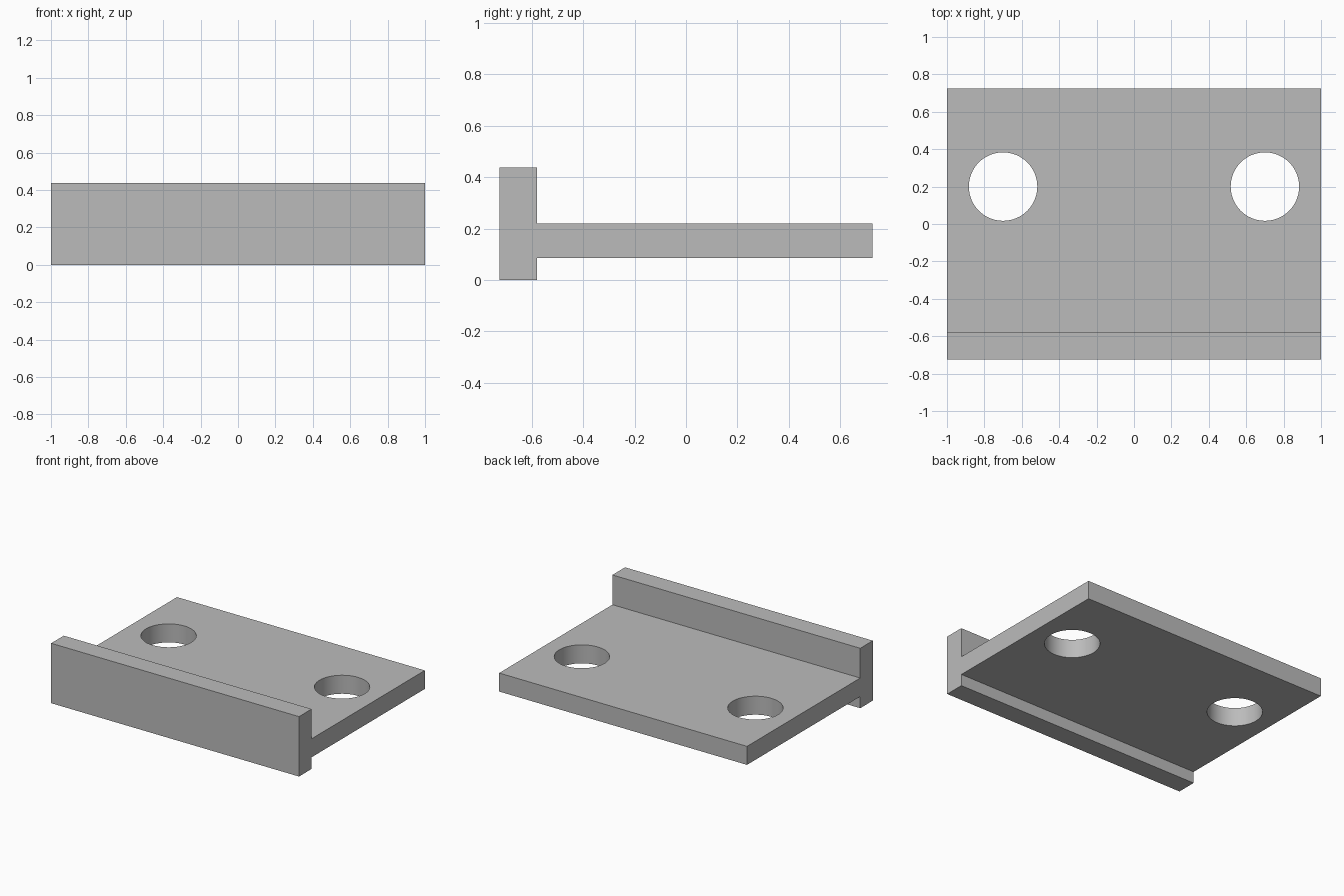
import bpy
import bmesh

if "Cube" in bpy.data.objects:
    bpy.data.objects.remove(bpy.data.objects["Cube"])

# Plain grey material
grey = bpy.data.materials.new("plain_grey")
grey.use_nodes = True
colour = (0.5, 0.5, 0.5, 1)
grey.diffuse_color = colour
grey.node_tree.nodes["Principled BSDF"].inputs["Base Color"].default_value = colour

# Side profile (y, z): plate meeting an upright front flange
FRONT, BACK, STEP = -0.725, 0.725, -0.58
LOW, HIGH, TOP = 0.085, 0.22, 0.437
profile = [(FRONT, 0), (STEP, 0), (STEP, LOW), (BACK, LOW),
           (BACK, HIGH), (STEP, HIGH), (STEP, TOP), (FRONT, TOP)]

bm = bmesh.new()
section = bm.faces.new([bm.verts.new((-1, y, z)) for y, z in profile])
sweep = bmesh.ops.extrude_face_region(bm, geom=[section])
end_verts = [v for v in sweep["geom"] if isinstance(v, bmesh.types.BMVert)]
bmesh.ops.translate(bm, verts=end_verts, vec=(2, 0, 0))
bmesh.ops.recalc_face_normals(bm, faces=bm.faces)
mesh = bpy.data.meshes.new("flanged_plate")
bm.to_mesh(mesh)
bm.free()
plate = bpy.data.objects.new("flanged_plate", mesh)
mesh.materials.append(grey)
bpy.context.collection.objects.link(plate)

# Pair of round through holes
cutters = []
for side, x in (("left", 0.7), ("right", -0.7)):
    bpy.ops.mesh.primitive_cylinder_add(vertices=64, radius=0.183, depth=1,
                                        location=(x, 0.2, 0.15))
    cutter = bpy.context.object
    cutter.name = side + "_hole_cutter"
    cutter.hide_render = True
    cutter.data.materials.append(grey)
    cutters.append(cutter)
    cut = plate.modifiers.new(side + "_hole", "BOOLEAN")
    cut.operation = "DIFFERENCE"
    cut.solver = "EXACT"
    cut.object = cutter

# Apply the cuts, then smooth the hole walls while keeping edges sharp
bpy.ops.object.select_all(action="DESELECT")
plate.select_set(True)
bpy.context.view_layer.objects.active = plate
for name in [m.name for m in plate.modifiers]:
    bpy.ops.object.modifier_apply(modifier=name)
for cutter in cutters:
    bpy.data.objects.remove(cutter)
bpy.ops.object.shade_smooth_by_angle()
